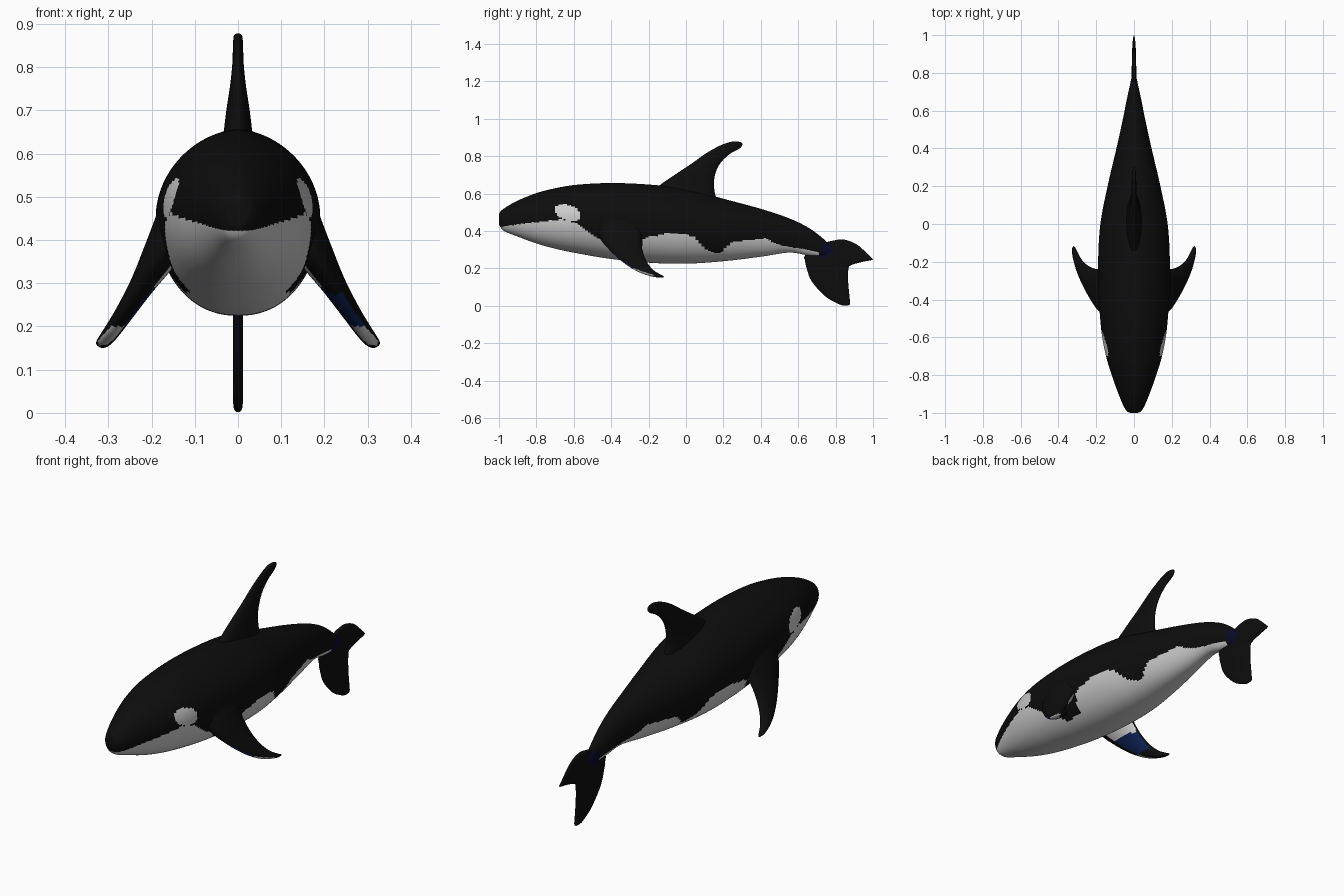
import bpy, bmesh, math
from mathutils import Vector

if "Cube" in bpy.data.objects:
    bpy.data.objects.remove(bpy.data.objects["Cube"])


def material(name, rgb):
    m = bpy.data.materials.new(name)
    m.diffuse_color = (*rgb, 1)
    m.use_nodes = True
    m.node_tree.nodes["Principled BSDF"].inputs["Base Color"].default_value = m.diffuse_color
    return m


MATS = [material("black", (0.004, 0.004, 0.004)),
        material("white", (0.62, 0.62, 0.62)),
        material("blue", (0.004, 0.015, 0.085)),
        material("dark_navy", (0.003, 0.003, 0.025))]
BLACK, WHITE, BLUE, NAVY = range(4)


def resample(rows, steps):
    """Smooth curve through rows of numbers."""
    out = []
    last = len(rows) - 1
    for i in range(last):
        a, b, c, d = rows[max(i - 1, 0)], rows[i], rows[i + 1], rows[min(i + 2, last)]
        for k in range(steps):
            t = k / steps
            out.append([0.5 * (2 * q + (r - p) * t + (2 * p - 5 * q + 4 * r - s) * t * t
                               + (3 * q - p - 3 * r + s) * t ** 3)
                        for p, q, r, s in zip(a, b, c, d)])
    out.append(list(rows[-1]))
    return out


def loft(name, rows, steps, sides, section, paint):
    """Skin closed cross-sections along the rows, then colour faces by a rule."""
    bm = bmesh.new()
    rings = []
    for row in resample(rows, steps):
        rings.append([bm.verts.new(section(row, 2 * math.pi * j / sides)) for j in range(sides)])
    for a, b in zip(rings, rings[1:]):
        for j in range(sides):
            k = (j + 1) % sides
            bm.faces.new((a[j], a[k], b[k], b[j]))
    bm.faces.new(rings[0])
    bm.faces.new(rings[-1])
    bmesh.ops.recalc_face_normals(bm, faces=bm.faces[:])
    bm.normal_update()
    for f in bm.faces:
        f.material_index = paint(f.calc_center_median(), f.normal)
        f.smooth = True
    me = bpy.data.meshes.new(name)
    bm.to_mesh(me)
    bm.free()
    for m in MATS:
        me.materials.append(m)
    ob = bpy.data.objects.new(name, me)
    bpy.context.collection.objects.link(ob)
    return ob


def lookup(table, u):
    for (u0, v0), (u1, v1) in zip(table, table[1:]):
        if u <= u1:
            return v0 + (v1 - v0) * max(0, (u - u0) / (u1 - u0))
    return table[-1][1]


# Body: y, top, bottom, half width
BODY = [(-1.0, .485, .44, .015), (-.995, .50, .425, .032), (-.97, .522, .398, .052),
        (-.9, .562, .37, .082), (-.8, .602, .333, .118), (-.7, .628, .305, .148),
        (-.58, .647, .28, .171), (-.4, .656, .25, .186), (-.2, .648, .23, .190),
        (0, .625, .225, .178), (.2, .572, .238, .140), (.4, .518, .262, .093),
        (.55, .468, .284, .060), (.65, .42, .270, .040), (.72, .37, .265, .025),
        (.77, .325, .275, .014), (.79, .305, .285, .006)]

# Upper limit of the white belly: y, z
BELLY = [(-1, .42), (-.9, .435), (-.8, .447), (-.66, .462), (-.58, .44), (-.5, .375),
         (-.42, .34), (-.36, .28), (-.25, .28), (-.235, .35), (-.2, .37), (-.1, .385),
         (0, .382), (.05, .365), (.1, .305), (.15, .282), (.19, .285), (.24, .34),
         (.35, .352), (.43, .362), (.48, .33), (.55, .315), (.65, .30), (.71, .285), (.72, 0)]


def body_section(row, a):
    y, top, bot, w = row
    mid = bot + 0.52 * (top - bot)
    c, s = math.cos(a), math.sin(a)
    power = 1.15 if s > 0 else 0.9
    x = math.copysign(abs(c) ** power, c) * w
    return x, y, mid + s * ((top - mid) if s > 0 else (mid - bot))


def body_paint(p, n):
    if p.z < lookup(BELLY, p.y):
        return WHITE
    # Slanted oval eye patch
    dy, dz = p.y + .632, p.z - .498
    u, v = dy * .95 - dz * .3, dy * .3 + dz * .95
    if (u / .073) ** 2 + (v / .04) ** 2 < 1:
        return WHITE
    if p.y > .725 and p.z < .33:
        return NAVY
    return BLACK


loft("body", BODY, 12, 128, body_section, body_paint)


# Upright fins: z, front y, back y, half thickness
def upright_section(row, a):
    z, y0, y1, t = row
    return t * math.sin(a), (y0 + y1) / 2 + (y1 - y0) / 2 * math.cos(a), z


DORSAL = [(.55, -.22, .17, .05), (.60, -.19, .155, .043), (.645, -.14, .15, .034),
          (.70, -.06, .155, .027), (.76, .03, .182, .018), (.81, .10, .232, .013),
          (.84, .15, .285, .012), (.862, .195, .302, .011), (.874, .23, .293, .009),
          (.878, .25, .275, .003)]
loft("dorsal_fin", DORSAL, 5, 40, upright_section, lambda p, n: BLACK)

TAIL = [(.002, .835, .868, .004), (.012, .81, .877, .010), (.05, .745, .874, .012),
        (.13, .672, .867, .012), (.20, .645, .869, .012), (.218, .64, .885, .012),
        (.235, .637, .945, .012), (.246, .635, .997, .012), (.262, .633, .985, .012),
        (.30, .66, .947, .012), (.325, .72, .917, .012), (.342, .76, .885, .011),
        (.353, .81, .85, .005)]


def tail_paint(p, n):
    if (p.y - .735) ** 2 + (p.z - .30) ** 2 < .045 ** 2:
        return NAVY
    if .12 < p.z < .24 and n.y < -.6:
        return NAVY
    return BLACK


loft("tail_fluke", TAIL, 5, 48, upright_section, tail_paint)

# Flippers: x, z, front y, back y, half thickness
FLIPPER = [(.13, .46, -.49, -.22, .055), (.18, .365, -.462, -.238, .042),
           (.222, .295, -.405, -.232, .029), (.262, .232, -.335, -.208, .022),
           (.292, .188, -.265, -.172, .019), (.310, .165, -.205, -.135, .016),
           (.319, .156, -.165, -.118, .011), (.322, .153, -.145, -.122, .004)]


def flipper_paint(p, n):
    inner = n.z < -.2
    leading = n.y < -.25
    if not inner:
        return BLACK
    if p.z < .2:
        return WHITE if leading else BLACK
    if leading and (p.x < 0 or p.z > .275):
        return BLACK
    return WHITE if p.z > .29 else BLUE


for side, label in ((1, "right"), (-1, "left")):
    def flipper_section(row, a):
        x, z, y0, y1, t = row
        off = t * math.sin(a)
        y = (y0 + y1) / 2 + (y1 - y0) / 2 * math.cos(a)
        return side * (x + .86 * off), y, z + .5 * off

    loft(label + "_flipper", FLIPPER, 7, 40, flipper_section, flipper_paint)
